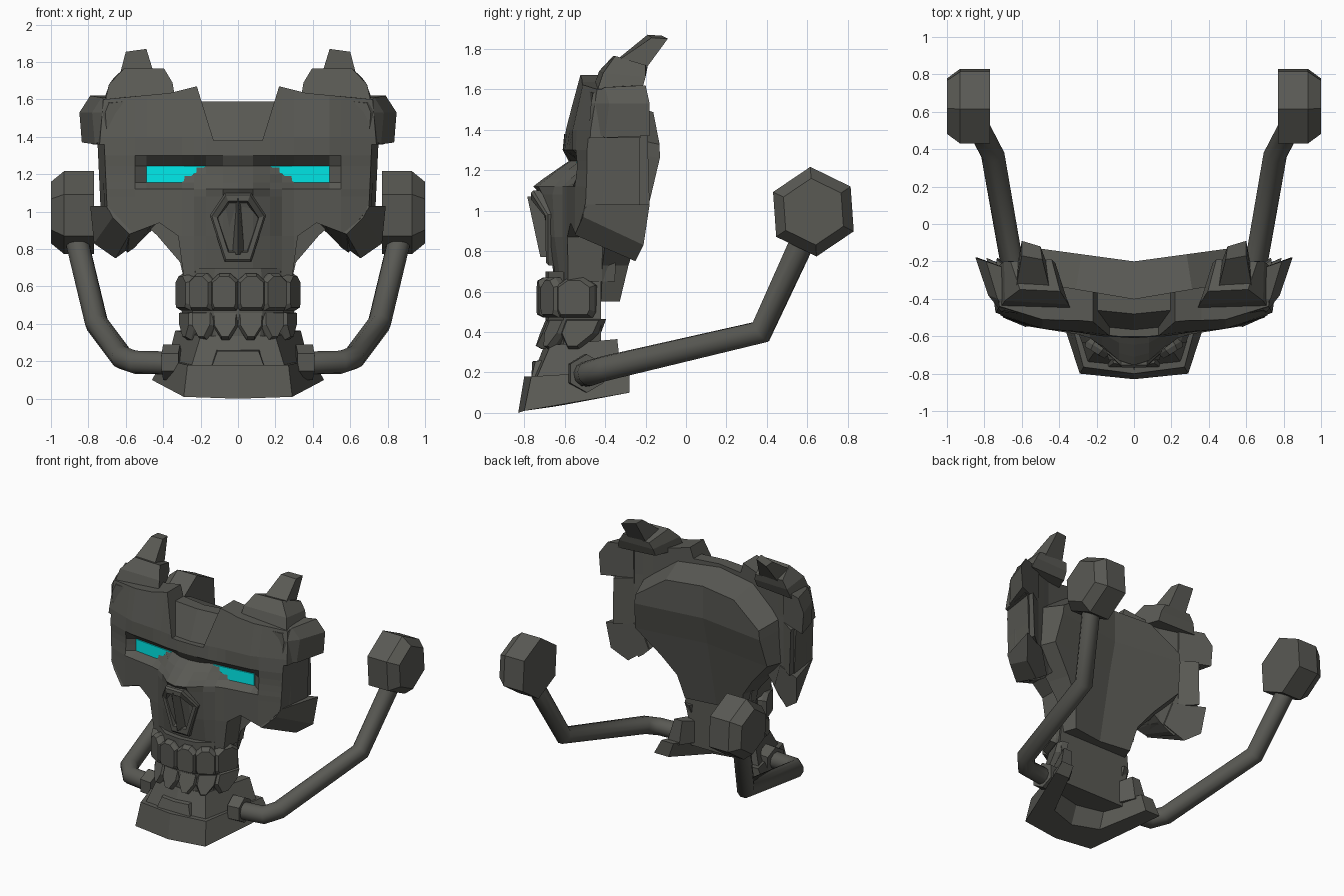
import bpy, bmesh, math
from mathutils import Vector

if "Cube" in bpy.data.objects:
    bpy.data.objects.remove(bpy.data.objects["Cube"])


def material(name, rgb):
    m = bpy.data.materials.new(name)
    m.diffuse_color = (*rgb, 1)
    m.use_nodes = True
    m.node_tree.nodes["Principled BSDF"].inputs["Base Color"].default_value = m.diffuse_color
    return m


GREY = material("dark grey metal", (0.10, 0.10, 0.088))
CYAN = material("cyan lens", (0.0, 0.83, 0.83))


def make(name, verts, faces, mat=GREY, mirror=True, smooth=False):
    bm = bmesh.new()
    vs = [bm.verts.new(v) for v in verts]
    for f in faces:
        bm.faces.new([vs[i] for i in f])
    bmesh.ops.recalc_face_normals(bm, faces=bm.faces)
    for f in bm.faces:
        f.smooth = smooth and len(f.verts) == 4
    me = bpy.data.meshes.new(name)
    bm.to_mesh(me)
    bm.free()
    me.materials.append(mat)
    ob = bpy.data.objects.new(name, me)
    bpy.context.collection.objects.link(ob)
    if mirror:
        ob.modifiers.new("Mirror", 'MIRROR')
    return ob


def loft(name, rings, **kw):
    """Skin equal-length closed rings and cap both ends."""
    n = len(rings[0])
    verts = [p for r in rings for p in r]
    faces = [(k * n + i, k * n + (i + 1) % n, (k + 1) * n + (i + 1) % n, (k + 1) * n + i)
             for k in range(len(rings) - 1) for i in range(n)]
    faces += [tuple(range(n)), tuple(range(len(verts) - n, len(verts)))]
    return make(name, verts, faces, **kw)


def full(half):
    """Close a half ring that starts and may end on x = 0."""
    return half + [(-p[0], *p[1:]) for p in reversed(half) if p[0] > 1e-6]


def sheet(name, outline, xs, zs, front, back):
    """Half outline in x/z, cut along rows and columns, shaped by two surfaces."""
    bm = bmesh.new()
    bm.faces.new([bm.verts.new((x, 0, z)) for x, z in outline])
    cuts = [((x, 0, 0), (1, 0, 0)) for x in xs] + [((0, 0, z), (0, 0, 1)) for z in zs]
    for co, no in cuts:
        bmesh.ops.bisect_plane(bm, geom=bm.verts[:] + bm.edges[:] + bm.faces[:],
                               dist=1e-5, plane_co=co, plane_no=no)
    bm.verts.index_update()
    n = len(bm.verts)
    verts = [front(v.co.x, v.co.z) for v in bm.verts] + [back(v.co.x, v.co.z) for v in bm.verts]
    faces = []
    for f in bm.faces:
        ids = [v.index for v in f.verts]
        faces += [ids, [i + n for i in reversed(ids)]]
    for e in bm.edges:
        a, b = e.verts
        if len(e.link_faces) == 1 and max(a.co.x, b.co.x) > 1e-4:
            faces.append([a.index, b.index, b.index + n, a.index + n])
    bm.free()
    return make(name, verts, faces)


def clamp(t):
    return max(0.0, min(1.0, t))


# Face mask: depth of the front surface over columns (x) and rows (z)
COLS = [0, .08, .17, .235, .30, .49, .55, .74]
DEPTH = {
    0.65: [.65, .64, .62, .60, .58, .50, .48, .42],
    0.87: [.68, .68, .65, .61, .59, .56, .55, .50],
    1.08: [.72, .71, .66, .61, .59, .56, .55, .48],
    1.12: [.755, .73, .65, .61, .59, .56, .55, .48],
    1.155: [.71, .69, .62, .575, .525, .50, .545, .48],
    1.20: [.645, .635, .585, .527, .52, .50, .54, .48],
    1.245: [.58, .57, .53, .525, .52, .50, .54, .48],
    1.30: [.61, .605, .60, .59, .58, .56, .545, .48],
    1.40: [.60, .60, .59, .58, .575, .56, .54, .47],
    1.67: [.53, .53, .53, .52, .51, .50, .48, .42],
}
ROWS = list(DEPTH)


def cell(v, grid):
    i = max(k for k in range(len(grid) - 1) if k == 0 or grid[k] <= v + 1e-6)
    return i, clamp((v - grid[i]) / (grid[i + 1] - grid[i]))


def mask_front(x, z):
    i, s = cell(x, COLS)
    j, t = cell(z, ROWS)
    a, b = DEPTH[ROWS[j]], DEPTH[ROWS[j + 1]]
    return (x, -((a[i] * (1 - s) + a[i + 1] * s) * (1 - t) + (b[i] * (1 - s) + b[i + 1] * s) * t), z)


def mask_back(x, z):
    drop = .1 * clamp((x - .42) / .15) * clamp((1.02 - z) / .12)
    return (x * (1 + .05 * clamp((x - .5) / .2)), -.40 + .17 * x + .05 * clamp((x - .5) / .2), z - drop)


sheet("face_mask",
      [(0, 1.38), (.13, 1.38), (.22, 1.67), (.36, 1.635), (.72, 1.60), (.74, 1.36), (.715, 1.36),
       (.70, 1.02), (.58, .88), (.42, .94), (.32, .87), (.29, .65), (0, .65)],
      COLS[1:-1], ROWS[1:-1], mask_front, mask_back)

# Recessed forehead panel
sheet("forehead_panel", [(0, 1.36), (.18, 1.36), (.24, 1.59), (0, 1.59)], [], [],
      lambda x, z: (x, -.565 + .4 * (z - 1.38) + .1 * x, z),
      lambda x, z: (x, -.40 + .17 * x, z))

# Glowing eyes
eye = [(.172, -.542, 1.243), (.235, -.537, 1.202), (.30, -.532, 1.157), (.488, -.508, 1.157), (.488, -.508, 1.243)]
loft("eye", [eye, [(x, y + .008, z) for x, y, z in eye]], mat=CYAN)


# Padded plate behind the mask
def pad_back(x, z):
    y = -.20 + .12 * x - .16 * clamp((1.3 - z) / .75)
    return (x * .88, y, z if z < 1.05 else 1.05 + (z - 1.05) * .84)


sheet("back_pad", [(0, 1.585), (.32, 1.57), (.58, 1.38), (.62, 1.05), (.43, .87), (.31, .73), (.27, .55), (0, .55)],
      [], [1.05, 1.3], lambda x, z: (x, -.46 + .15 * x, z), pad_back)

# Side plates: temple, middle and cheek
loft("temple_plate", [
    [(.60, -.47, 1.40), (.70, -.48, 1.40), (.71, -.47, 1.53), (.69, -.46, 1.58), (.60, -.48, 1.59)],
    [(.60, -.40, 1.36), (.765, -.40, 1.36), (.78, -.38, 1.53), (.73, -.40, 1.61), (.60, -.40, 1.61)],
    [(.62, -.27, 1.37), (.835, -.18, 1.37), (.848, -.18, 1.53), (.79, -.20, 1.62), (.62, -.26, 1.62)]])
loft("side_plate", [
    [(.60, -.48, 1.04), (.69, -.49, 1.04), (.70, -.47, 1.35), (.60, -.47, 1.35)],
    [(.62, -.40, 1.02), (.715, -.40, 1.02), (.725, -.40, 1.37), (.62, -.40, 1.37)],
    [(.62, -.27, 1.02), (.73, -.18, 1.03), (.735, -.19, 1.37), (.62, -.27, 1.37)]])
loft("cheek_plate", [
    [(.50, -.50, 1.03), (.70, -.50, 1.03), (.67, -.51, .97), (.58, -.55, .88), (.46, -.53, .93)],
    [(.58, -.28, 1.03), (.79, -.18, 1.03), (.77, -.21, .83), (.655, -.25, .75), (.52, -.30, .85)]])

# Horns on stepped bases
loft("horn_base", [
    [(.335, -.46, 1.60), (.71, -.44, 1.59), (.72, -.22, 1.59), (.42, -.24, 1.60)],
    [(.35, -.43, 1.69), (.69, -.41, 1.68), (.695, -.20, 1.66), (.42, -.21, 1.66)],
    [(.395, -.36, 1.765), (.61, -.35, 1.765), (.66, -.20, 1.72), (.44, -.19, 1.71)]])
loft("horn", [
    [(.45, -.35, 1.74), (.63, -.34, 1.74), (.62, -.20, 1.70), (.47, -.20, 1.70)],
    [(.49, -.19, 1.87), (.60, -.17, 1.855), (.60, -.09, 1.85), (.50, -.12, 1.865)]])

# Nose rim with cavity and septum
NOSE = full([(.07, 1.10), (.15, .98), (.07, .73)])


def nose_ring(scale, dy):
    return [(x * scale, -.705 - .2 * (z - .73) + .6 * max(0, abs(x) - .05) + dy, .93 + (z - .93) * scale)
            for x, z in NOSE]


loft("nose_rim", [nose_ring(1, .1), nose_ring(1, .012), nose_ring(.93, 0), nose_ring(.74, 0), nose_ring(.68, .04)],
     mirror=False)
loft("nose_septum", [
    [(-.015, -.70, 1.07), (0, -.785, 1.07), (.015, -.70, 1.07)],
    [(-.036, -.65, .77), (0, -.72, .77), (.036, -.65, .77)]], mirror=False)

# Gums and teeth along the dental arch, the lower row leaning out at its foot
ARCH = [(0, -.735), (.147, -.72), (.27, -.645), (.335, -.46)]
loft("gums", [full([(x * s, y + .04, z) for x, y in ARCH] + [(0, -.42, z)])
              for z, s in ((.16, .75), (.33, .80), (.47, .90), (.70, .84))], mirror=False)
UPPER = [(0, .50), (0, .63), (.3, .67), (.7, .67), (1, .63), (1, .50), (.92, .472), (.08, .472)]
LOWER = [(0, .465), (.01, .39), (.35, .315), (.65, .315), (.99, .39), (1, .465)]
for row, shape, mid, pull, lean in (("upper", UPPER, .57, 1.0, 0), ("lower", LOWER, .42, .94, .35)):
    for k in range(3):
        a, b = (Vector((p[0] * pull, p[1] + (1 - pull) * .7, 0)) for p in ARCH[k:k + 2])
        d = b - a
        out = Vector((d.y, -d.x, 0)).normalized()
        rings = [[a + d * (.5 + (u - .5) * s) + out * o + Vector((0, lean * (z - .46), mid + (z - mid) * s))
                  for u, z in shape]
                 for s, o in ((1, -.07), (1, -.025), (.84, .005))]
        loft(f"{row}_tooth_{k + 1}", rings)

# Jaw: flared base, stepped upper part and chin ledge
loft("jaw_base", [
    full([(0, -.83, 0), (.29, -.80, .01), (.46, -.28, .10), (.34, -.28, .10), (.20, -.60, .04), (0, -.66, .03)]),
    full([(0, -.80, .18), (.27, -.765, .18), (.40, -.28, .21), (.30, -.28, .21), (.20, -.55, .19), (0, -.60, .18)])],
    mirror=False)
loft("jaw_upper", [
    full([(0, -.765, .17), (.25, -.74, .17), (.38, -.32, .19), (.28, -.32, .19), (.18, -.50, .18), (0, -.55, .17)]),
    full([(0, -.70, .335), (.20, -.67, .335), (.335, -.34, .365), (.27, -.34, .365), (.18, -.50, .33), (0, -.55, .33)])],
    mirror=False)
loft("chin_ledge", [
    full([(0, -.68, .17), (.15, -.68, .17), (.12, -.68, .265), (0, -.68, .265)]),
    full([(0, -.785, .17), (.14, -.765, .17), (.11, -.745, .255), (0, -.76, .255)])], mirror=False)


# Hoses from the jaw up to the ear cups
def tube(name, path, radius, sides, smooth):
    pts = [Vector(p) for p in path]
    rings = []
    for i, p in enumerate(pts):
        t = Vector()
        if i:
            t += (p - pts[i - 1]).normalized()
        if i < len(pts) - 1:
            t += (pts[i + 1] - p).normalized()
        u = t.cross(Vector((0, -.5, .85))).normalized()
        v = t.cross(u).normalized()
        rings.append([p + radius * (u * math.cos(2 * math.pi * k / sides) + v * math.sin(2 * math.pi * k / sides))
                      for k in range(sides)])
    loft(name, rings, smooth=smooth)


tube("hose", [(.34, -.50, .19), (.55, -.48, .195), (.62, -.40, .22), (.755, .37, .40), (.875, .60, .90)],
     .063, 10, True)
tube("hose_collar", [(.31, -.50, .195), (.40, -.49, .195)], .095, 6, False)


# Hexagonal ear cups
def hexagon(x, r):
    return [(x, .63 + r * math.cos(math.radians(a + 94)), .995 + r * math.sin(math.radians(a + 94)))
            for a in range(0, 360, 60)]


loft("ear_cup", [hexagon(.77, .222), hexagon(.93, .222), hexagon(1.0, .165)])
